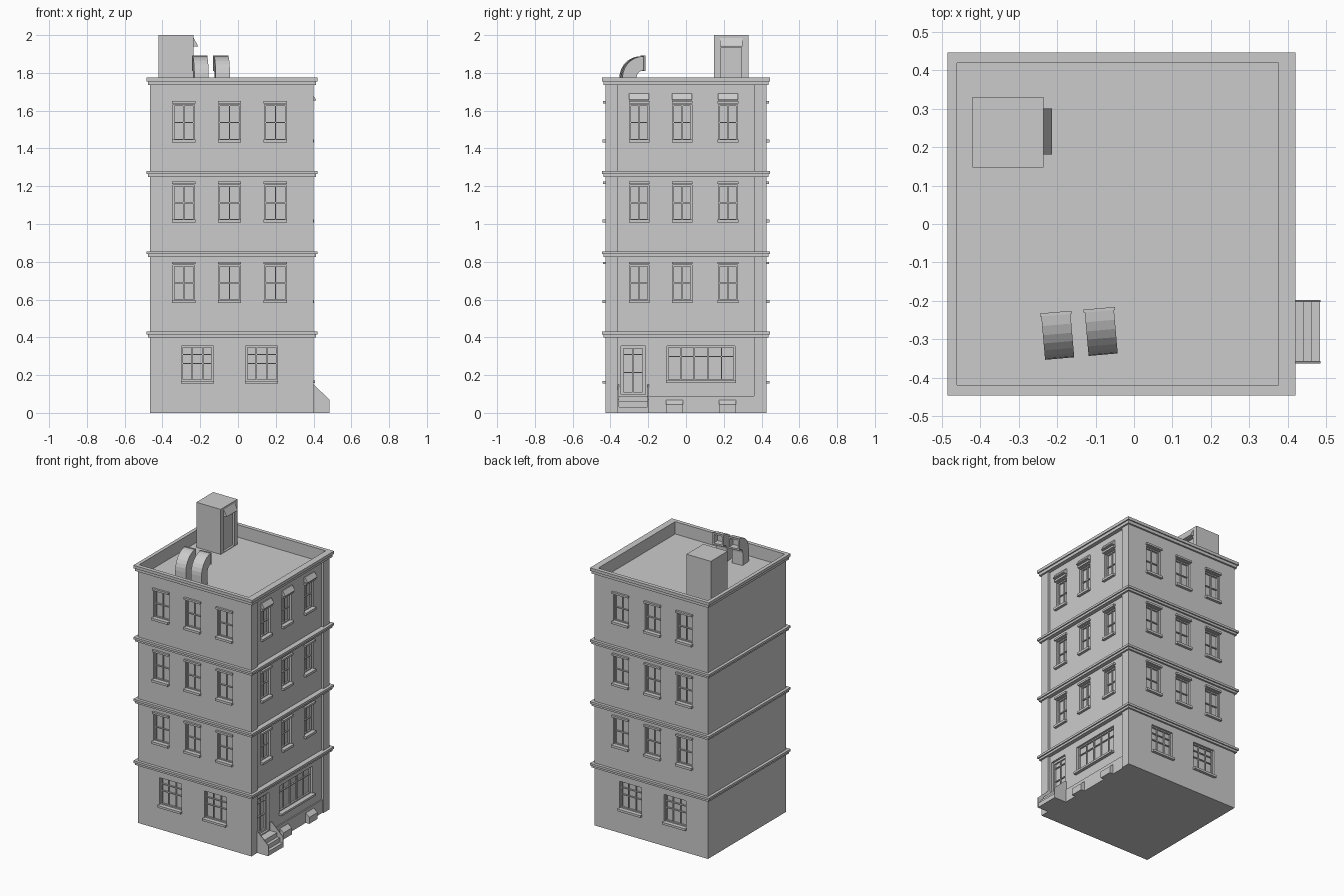
import bpy, bmesh, math
from mathutils import Matrix

if "Cube" in bpy.data.objects:
    bpy.data.objects.remove(bpy.data.objects["Cube"])

XL, XR, YH, WALL = -0.465, 0.40, 0.425, 0.385   # body extents, recessed right wall


def finish(name, bm):
    bmesh.ops.recalc_face_normals(bm, faces=bm.faces)
    me = bpy.data.meshes.new(name)
    bm.to_mesh(me)
    bm.free()
    ob = bpy.data.objects.new(name, me)
    bpy.context.collection.objects.link(ob)
    return ob


def add_loft(bm, rings):
    vs = [[bm.verts.new(p) for p in r] for r in rings]
    n = len(vs[0])
    for a, b in zip(vs, vs[1:]):
        for i in range(n):
            bm.faces.new((a[i], a[(i + 1) % n], b[(i + 1) % n], b[i]))
    bm.faces.new(vs[0])
    bm.faces.new(vs[-1])


def loft(name, rings):
    bm = bmesh.new()
    add_loft(bm, rings)
    return finish(name, bm)


def prisms(name, profile, spans):
    """Extrude an xz profile along y for each (y0, y1)."""
    bm = bmesh.new()
    for y0, y1 in spans:
        add_loft(bm, [[(x, y, z) for x, z in profile] for y in (y0, y1)])
    return finish(name, bm)


def boxes(name, items):
    bm = bmesh.new()
    for x0, x1, y0, y1, z0, z1 in items:
        add_loft(bm, [[(x0, y0, z), (x1, y0, z), (x1, y1, z), (x0, y1, z)] for z in (z0, z1)])
    return finish(name, bm)


def cut(ob, items):
    cutter = boxes("cutter", items)
    cutter.hide_render = True
    m = ob.modifiers.new("cut", 'BOOLEAN')
    m.operation, m.solver, m.object, m.use_self = 'DIFFERENCE', 'EXACT', cutter, True
    dg = bpy.context.evaluated_depsgraph_get()
    me = bpy.data.meshes.new_from_object(ob.evaluated_get(dg))
    ob.modifiers.clear()
    ob.data = me
    bpy.data.objects.remove(cutter)


def on(side, u0, u1, d0, d1, z0, z1):
    """Box on a wall: u along the wall, d outward from it."""
    if side == 'front':
        return (u0, u1, -YH - d1, -YH - d0, z0, z1)
    if side == 'back':
        return (u0, u1, YH + d0, YH + d1, z0, z1)
    return (WALL + d0, WALL + d1, u0, u1, z0, z1)


def grid(side, u0, u1, z0, z1, us, zs, split=None, b=0.008):
    """Window frame with bars; us run up from split, zs are fractions of height."""
    d0, d1 = -0.026, -0.014
    out = [on(side, u0, u0 + b, d0, d1, z0, z1), on(side, u1 - b, u1, d0, d1, z0, z1),
           on(side, u0, u1, d0, d1, z0, z0 + b), on(side, u0, u1, d0, d1, z1 - b, z1)]
    zb = z0 + (z1 - z0) * (split or 0)
    for f in us:
        u = u0 + (u1 - u0) * f
        out.append(on(side, u - 0.003, u + 0.003, d0, d1 - 0.003, zb, z1))
    for f in zs:
        z = z0 + (z1 - z0) * f
        out.append(on(side, u0, u1, d0, d1 - 0.002, z - 0.003, z + 0.003))
    return out


# building body with stepped cornices, parapet and sunken roof
def ring(o, z):
    return [(XL - o, -YH - o, z), (XR + o, -YH - o, z), (XR + o, YH + o, z), (XL - o, YH + o, z)]


rings = [ring(0, 0)]
for z in (0.40, 0.825, 1.25, 1.735):
    h = 0.020 if z > 1.7 else 0.015
    rings += [ring(o, z + k * h) for o, k in ((0, 0), (.012, 0), (.012, 1), (.02, 1), (.02, 2))]
    if z < 1.7:
        rings.append(ring(0, z + 2 * h))
for z in (1.775, 1.69):
    rings.append([(-0.46, -0.418, z), (0.375, -0.418, z), (0.375, 0.418, z), (-0.46, 0.418, z)])
body = loft("building_body", rings)

# recessed right wall between corner pilasters, above a shallow plinth
cut(body, [(WALL, 0.6, -0.36, 0.36, a, b) for a, b in
           ((0.09, 0.40), (0.43, 0.825), (0.855, 1.25), (1.28, 1.735))])
cut(body, [(0.393, 0.6, -0.36, 0.36, -0.1, 0.095)])

# upper and ground windows
holes, bars, trims = [], [], []
for side, centres, hw in (('front', (-0.287, -0.045, 0.198), 0.062),
                          ('back', (-0.287, -0.045, 0.198), 0.062),
                          ('right', (-0.248, -0.02, 0.222), 0.055)):
    for base in (0.59, 1.015, 1.44):
        z0, z1 = base + 0.003, base + 0.192
        for c in centres:
            a, b = c - hw + 0.004, c + hw - 0.004
            holes.append(on(side, a, b, -0.025, 0.05, z0, z1))
            bars += grid(side, a, b, z0, z1, (0.5,), (0.5,))
            trims += [on(side, c - hw, c + hw, -0.01, 0.018, base - 0.008, base + 0.008),
                      on(side, c - hw, c + hw, -0.005, 0.014, base + 0.197, base + 0.210)]
for side in ('front', 'back'):
    for c in (-0.215, 0.125):
        a, b = c - 0.084, c + 0.084
        holes.append(on(side, a, b, -0.025, 0.05, 0.168, 0.355))
        bars += grid(side, a, b, 0.168, 0.355, (0.33, 0.67), (0.5, 0.75))
        trims.append(on(side, a - 0.004, b + 0.004, -0.01, 0.018, 0.155, 0.170))

# wide shop window
holes.append(on('right', -0.10, 0.26, -0.025, 0.05, 0.168, 0.355))
bars += grid('right', -0.10, 0.26, 0.168, 0.355, (0.2, 0.4, 0.6, 0.8), (0.7,))
trims.append(on('right', -0.105, 0.265, -0.01, 0.022, 0.157, 0.171))

# entrance door opening
holes.append(on('right', -0.345, -0.215, -0.025, 0.05, 0.097, 0.355))
cut(body, holes)
boxes("window_bars", bars)
boxes("sills_and_lintels", trims)
boxes("entrance_door", grid('right', -0.345, -0.215, 0.097, 0.355, (0.5,), (0.45, 0.82), b=0.014))

# sloping hoods over the top right windows
prisms("window_hoods", [(WALL, 1.690), (0.391, 1.690), (0.412, 1.660), (0.412, 1.655), (WALL, 1.655)],
       [(c - 0.053, c + 0.053) for c in (-0.248, -0.02, 0.222)])

# entrance stairs and side walls
prisms("stair_steps", [(0.385, 0), (0.483, 0), (0.483, 0.03), (0.461, 0.03), (0.461, 0.06),
                       (0.44, 0.06), (0.44, 0.09), (0.385, 0.09)], [(-0.357, -0.202)])
prisms("stair_side_walls", [(0.385, 0), (0.485, 0), (0.485, 0.07), (0.40, 0.15), (0.385, 0.15)],
       [(-0.362, -0.356), (-0.203, -0.197)])

# tapered basement light wells
prisms("basement_wells", [(0.385, 0), (0.42, 0), (0.42, 0.045), (0.393, 0.068), (0.385, 0.068)],
       [(-0.105, -0.015), (0.175, 0.265)])

# rooftop stair shed with recessed door and hood
shed = boxes("roof_shed", [(-0.42, -0.235, 0.147, 0.33, 1.688, 2.0)])
cut(shed, [(-0.25, -0.2, 0.185, 0.295, 1.694, 1.935)])
prisms("shed_hood", [(-0.237, 1.985), (-0.235, 1.985), (-0.213, 1.945), (-0.213, 1.94), (-0.237, 1.94)],
       [(0.18, 0.30)])

# curved roof vents: square ducts with a hollow flanged mouth
def duct_ring(y0, z0, y1, z1, w):
    return [(-w, y0, z0), (w, y0, z0), (w, y1, z1), (-w, y1, z1)]


for name, x, y in (("roof_vent_left", -0.203, -0.237), ("roof_vent_right", -0.09, -0.227)):
    w, R, r, zc = 0.038, 0.113, 0.038, 1.775
    rs = [duct_ring(-R, 1.688, -r, 1.688, w)]
    for i in range(8):
        t = math.pi - i * math.pi / 14
        rs.append(duct_ring(R * math.cos(t), zc + R * math.sin(t), r * math.cos(t), zc + r * math.sin(t), w))
    for yy, o in ((0, 0.003), (0.008, 0.003), (0.008, -0.008), (-0.035, -0.008)):
        rs.append(duct_ring(yy, zc + R + o, yy, zc + r - o, w + o))
    vent = loft(name, rs)
    vent.data.transform(Matrix.Translation((x, y, 0)) @ Matrix.Rotation(math.radians(5), 4, 'Z'))
